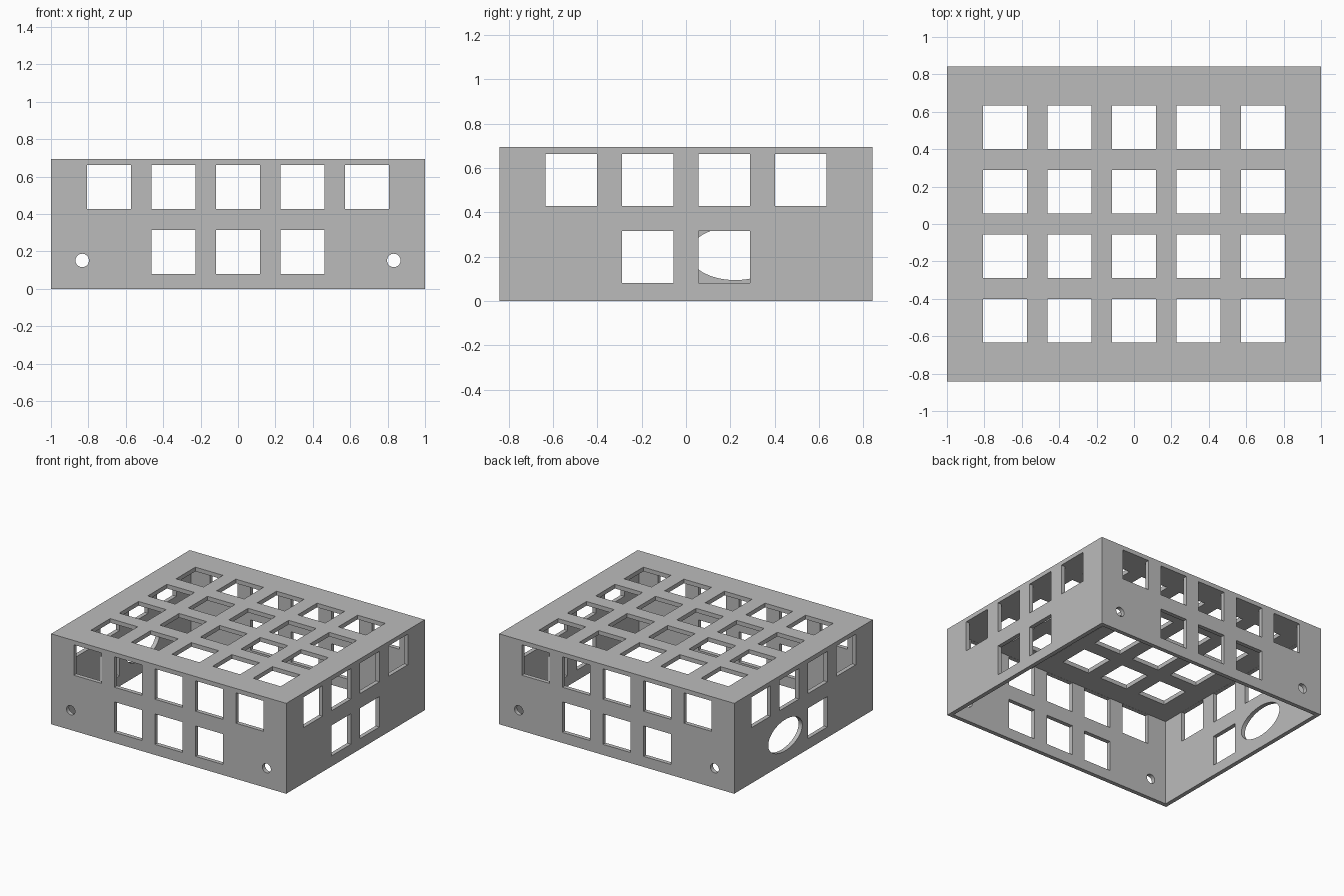
import bpy
import bmesh
from math import pi
from mathutils import Matrix, Vector

cube = bpy.data.objects.get("Cube")
if cube:
    bpy.data.objects.remove(cube, do_unlink=True)

HX, HY, H = 1.0, 0.842, 0.695      # half width, half depth, height
WALL = 0.032
WIN = 0.234                        # window side
STEP = 0.345                       # window spacing
UPPER, LOWER = 0.545, 0.198        # window row heights
DEPTH = 0.1                        # cutter depth through a wall

grey = bpy.data.materials.new("plain grey")
grey.use_nodes = True
grey.diffuse_color = (0.5, 0.5, 0.5, 1)
grey.node_tree.nodes["Principled BSDF"].inputs["Base Color"].default_value = (0.5, 0.5, 0.5, 1)


def add_box(bm, centre, size):
    bmesh.ops.create_cube(bm, size=1, matrix=Matrix.Translation(centre) @ Matrix.Diagonal((*size, 1)))


def add_round(bm, centre, axis, ra, rb, sides):
    """Round cutter along x or y; ra is the horizontal radius, rb the vertical."""
    if axis == "y":
        turn, scale = Matrix.Rotation(pi / 2, 4, "X"), (ra, 1, rb, 1)
    else:
        turn, scale = Matrix.Rotation(pi / 2, 4, "Y"), (1, ra, rb, 1)
    bmesh.ops.create_cone(bm, cap_ends=True, segments=sides, radius1=1, radius2=1, depth=DEPTH,
                          matrix=Matrix.Translation(centre) @ Matrix.Diagonal(scale) @ turn)


def make_object(name, bm):
    bmesh.ops.recalc_face_normals(bm, faces=bm.faces)
    mesh = bpy.data.meshes.new(name)
    bm.to_mesh(mesh)
    bm.free()
    mesh.materials.append(grey)
    obj = bpy.data.objects.new(name, mesh)
    bpy.context.collection.objects.link(obj)
    return obj


def cut(obj, cutter):
    mod = obj.modifiers.new("cut", "BOOLEAN")
    mod.operation, mod.solver, mod.object = "DIFFERENCE", "EXACT", cutter
    bpy.context.view_layer.objects.active = obj
    bpy.ops.object.modifier_apply(modifier=mod.name)
    bpy.data.objects.remove(cutter, do_unlink=True)


# Outer box
bm = bmesh.new()
add_box(bm, (0, 0, H / 2), (2 * HX, 2 * HY, H))
cover = make_object("box_cover", bm)

# Hollow inside, open at the bottom
bm = bmesh.new()
add_box(bm, (0, 0, (H - WALL) / 2 - 0.1), (2 * (HX - WALL), 2 * (HY - WALL), H - WALL + 0.2))
cut(cover, make_object("hollow", bm))

# Openings
bm = bmesh.new()
columns = [i * STEP for i in (-2, -1, 0, 1, 2)]
rows = [i * STEP for i in (-1.5, -0.5, 0.5, 1.5)]

# Top grid
for x in columns:
    for y in rows:
        add_box(bm, (x, y, H), (WIN, WIN, DEPTH))

# Front and back windows, with a screw hole at each end
for y in (-HY, HY):
    for x in columns:
        add_box(bm, (x, y, UPPER), (WIN, DEPTH, WIN))
    for x in columns[1:-1]:
        add_box(bm, (x, y, LOWER), (WIN, DEPTH, WIN))
    for x in (-0.833, 0.833):
        add_round(bm, (x, y, 0.152), "y", 0.036, 0.036, 32)

# Side windows; one lower window on the -x wall is an oval port
for x in (-HX, HX):
    for y in rows:
        add_box(bm, (x, y, UPPER), (DEPTH, WIN, WIN))
    for y in rows[1:-1]:
        if x > 0 or y < 0:
            add_box(bm, (x, y, LOWER), (DEPTH, WIN, WIN))
add_round(bm, (-HX, 0.222, 0.214), "x", 0.207, 0.12, 64)
cut(cover, make_object("openings", bm))

# Smooth only the round holes
bpy.ops.object.select_all(action="DESELECT")
cover.select_set(True)
bpy.context.view_layer.objects.active = cover
bpy.ops.object.shade_smooth_by_angle(angle=pi / 6)
